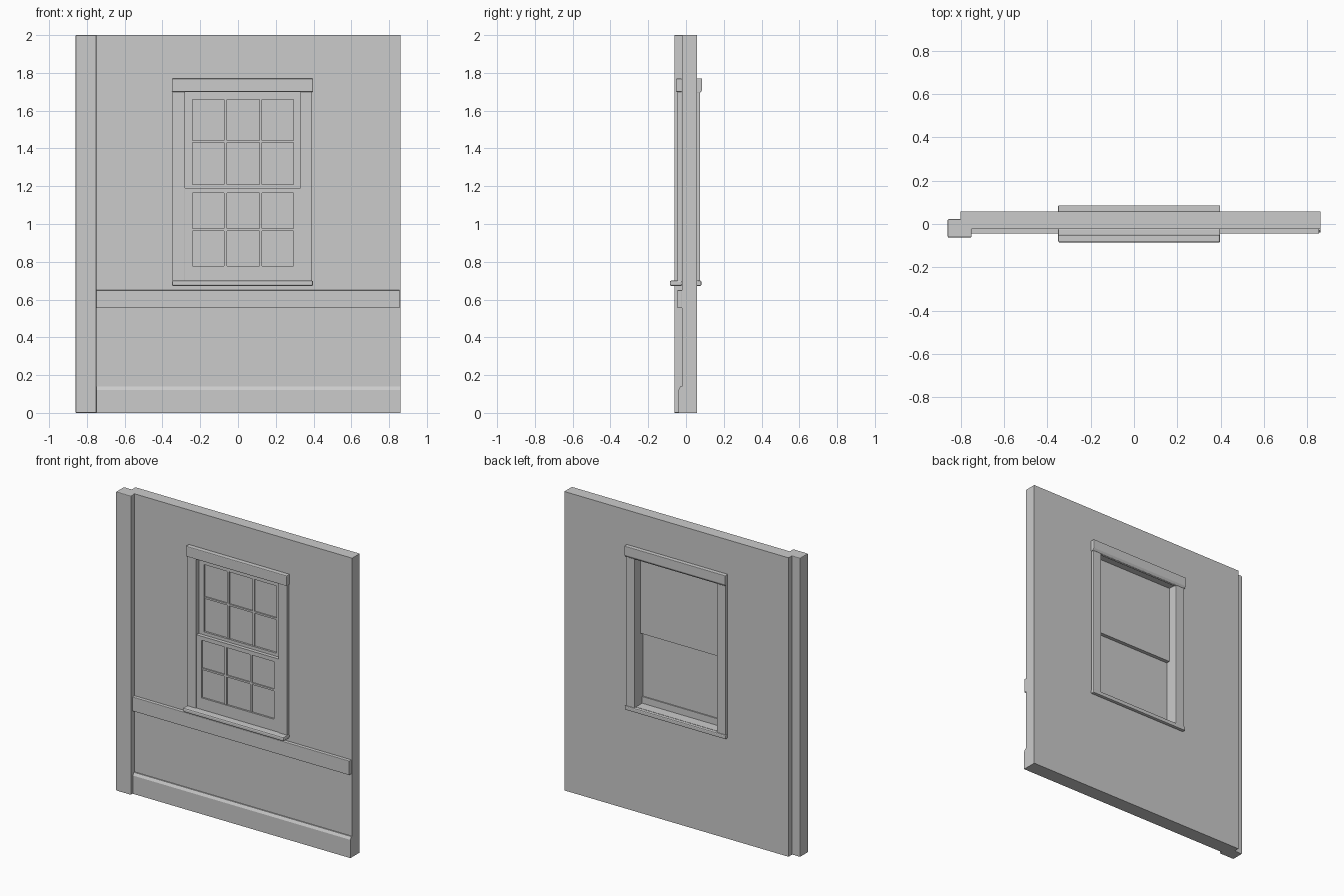
import bpy, bmesh

if "Cube" in bpy.data.objects:
    bpy.data.objects.remove(bpy.data.objects["Cube"])


def finish(name, bm, bevel=0.0):
    bmesh.ops.recalc_face_normals(bm, faces=bm.faces)
    me = bpy.data.meshes.new(name)
    bm.to_mesh(me)
    bm.free()
    ob = bpy.data.objects.new(name, me)
    bpy.context.collection.objects.link(ob)
    if bevel:
        m = ob.modifiers.new("edge", 'BEVEL')
        m.width, m.segments = bevel, 2
    return ob


def box(name, x0, x1, y0, y1, z0, z1, bevel=0.0):
    bm = bmesh.new()
    bmesh.ops.create_cube(bm, size=1)
    for v in bm.verts:
        v.co = ((x0 + x1) / 2 + v.co.x * (x1 - x0),
                (y0 + y1) / 2 + v.co.y * (y1 - y0),
                (z0 + z1) / 2 + v.co.z * (z1 - z0))
    return finish(name, bm, bevel)


def frame(name, outer, inner, y0, y1):
    """Rectangular slab with a rectangular hole; rects are x0, x1, z0, z1."""
    bm = bmesh.new()

    def ring(r, y):
        x0, x1, z0, z1 = r
        return [bm.verts.new(p) for p in
                ((x0, y, z0), (x1, y, z0), (x1, y, z1), (x0, y, z1))]
    rings = [ring(outer, y0), ring(outer, y1), ring(inner, y1), ring(inner, y0)]
    for k in range(4):
        a, b = rings[k], rings[(k + 1) % 4]
        for i in range(4):
            j = (i + 1) % 4
            bm.faces.new((a[i], a[j], b[j], b[i]))
    return finish(name, bm)


def profile(name, pts, x0, x1, bevel=0.0):
    """Extrude a (y, z) profile along x."""
    bm = bmesh.new()
    f = bm.faces.new([bm.verts.new((x0, y, z)) for y, z in pts])
    new = bmesh.ops.extrude_face_region(bm, geom=[f])['geom']
    bmesh.ops.translate(bm, vec=(x1 - x0, 0, 0),
                        verts=[v for v in new if isinstance(v, bmesh.types.BMVert)])
    return finish(name, bm, bevel)


# Wall panel with window opening, and the corner post
frame("wall", (-0.80, 0.86, 0, 2), (-0.28, 0.33, 0.69, 1.71), -0.022, 0.058)
box("corner_post", -0.86, -0.75, -0.062, 0.022, 0, 2, 0.004)

# Baseboard with chamfered top, and chair rail
profile("baseboard", [(-0.02, 0), (-0.04, 0), (-0.04, 0.122),
                      (-0.03, 0.14), (-0.02, 0.14)], -0.752, 0.86)
box("chair_rail", -0.752, 0.855, -0.045, -0.02, 0.555, 0.65, 0.003)

# Window casing on both sides of the wall
for side, y0, y1 in (("front", -0.045, -0.02), ("back", 0.056, 0.075)):
    box(side + "_casing_left", -0.347, -0.28, y0, y1, 0.69, 1.71, 0.003)
    box(side + "_casing_right", 0.33, 0.393, y0, y1, 0.69, 1.71, 0.003)
box("front_head", -0.35, 0.398, -0.054, -0.02, 1.70, 1.77, 0.005)
profile("back_head", [(0.056, 1.695), (0.076, 1.695), (0.086, 1.71),
                      (0.086, 1.77), (0.056, 1.77)], -0.35, 0.398, 0.003)

# Sill running right through the opening
box("front_sill", -0.35, 0.398, -0.086, -0.02, 0.672, 0.70, 0.008)
box("back_sill", -0.35, 0.398, 0.056, 0.081, 0.672, 0.70, 0.006)
box("opening_sill", -0.28, 0.33, -0.022, 0.058, 0.68, 0.70)
box("opening_head", -0.28, 0.33, -0.022, 0.058, 1.70, 1.715)


# Sashes: frame, flat pane at the back, and 3 x 2 glazing bars
def sash(name, z0, z1, g0, g1, bar_z, y0, y1):
    gx0, gx1 = -0.242, 0.295
    frame(name + "_sash", (-0.28, 0.33, z0, z1), (gx0, gx1, g0, g1), y0, y1)
    box(name + "_glass", gx0, gx1, y1 - 0.012, y1, g0, g1)
    for i, x in enumerate((-0.066, 0.121)):
        box(f"{name}_bar_{i + 1}", x - 0.007, x + 0.007,
            y0 + 0.004, y1 - 0.01, g0, g1)
    box(name + "_cross_bar", gx0, gx1, y0 + 0.004, y1 - 0.01,
        bar_z - 0.006, bar_z + 0.006)


sash("upper", 1.175, 1.705, 1.21, 1.66, 1.437, -0.015, 0.01)
sash("lower", 0.695, 1.19, 0.778, 1.163, 0.97, -0.04, -0.016)
box("bottom_stop", -0.28, 0.33, -0.016, -0.008, 0.695, 0.745)
